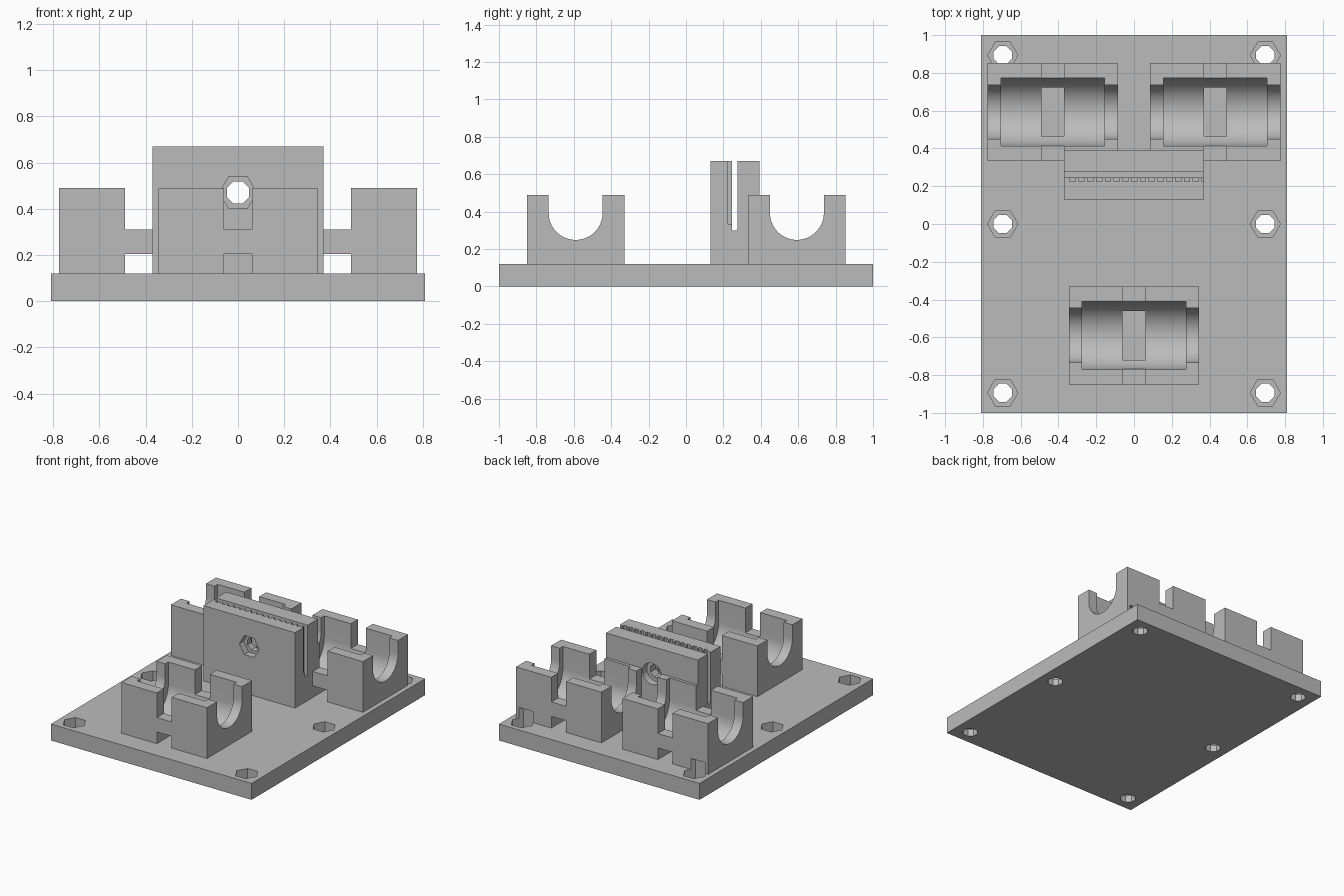
import bpy, bmesh, math
from mathutils import Vector

cube = bpy.data.objects.get("Cube")
if cube:
    bpy.data.objects.remove(cube, do_unlink=True)

grey = bpy.data.materials.new("plain grey")
grey.use_nodes = True
grey.diffuse_color = (0.5, 0.5, 0.5, 1)
grey.node_tree.nodes["Principled BSDF"].inputs["Base Color"].default_value = (0.5, 0.5, 0.5, 1)


def prism(name, profile, axis, lo, hi):
    """Extrude a closed 2D profile along an axis; the profile uses the other two axes in order."""
    def place(p, d):
        co = list(p)
        co.insert("xyz".index(axis), d)
        return Vector(co)
    bm = bmesh.new()
    face = bm.faces.new([bm.verts.new(place(p, lo)) for p in profile])
    new = bmesh.ops.extrude_face_region(bm, geom=[face])["geom"]
    step = place((0, 0), hi - lo)
    bmesh.ops.translate(bm, vec=step, verts=[v for v in new if isinstance(v, bmesh.types.BMVert)])
    bmesh.ops.recalc_face_normals(bm, faces=bm.faces)
    mesh = bpy.data.meshes.new(name)
    bm.to_mesh(mesh)
    bm.free()
    mesh.materials.append(grey)
    obj = bpy.data.objects.new(name, mesh)
    bpy.context.collection.objects.link(obj)
    return obj


def box(name, x, y, z):
    return prism(name, [(x[0], y[0]), (x[1], y[0]), (x[1], y[1]), (x[0], y[1])], "z", *z)


def ngon(u, v, r, sides, turn=0.0):
    return [(u + r * math.cos(math.tau * i / sides + turn),
             v + r * math.sin(math.tau * i / sides + turn)) for i in range(sides)]


def trough(y, z, r, top=0.8, steps=32):
    """U shape: half circle below, straight walls above."""
    arc = [(y + r * math.cos(a), z + r * math.sin(a))
           for a in (math.pi * (1 + i / steps) for i in range(steps + 1))]
    return arc + [(y + r, top), (y - r, top)]


def cut(obj, *cutters):
    bpy.context.view_layer.objects.active = obj
    for c in cutters:
        c.hide_render = True
        mod = obj.modifiers.new("cut", "BOOLEAN")
        mod.operation, mod.solver, mod.object = "DIFFERENCE", "EXACT", c
        bpy.ops.object.modifier_apply(modifier=mod.name)
        bpy.data.objects.remove(c, do_unlink=True)


PLATE, TOP = 0.12, 0.49
HEX, BORE = 0.08, 0.052
holes = [(x, y) for x in (-0.695, 0.695) for y in (-0.893, 0.0, 0.893)]


def nut_trap(x, y):
    return prism("nut_cutter", ngon(x, y, HEX, 6), "z", 0.05, 0.2)


# Base plate with bolt holes and nut traps
plate = box("base_plate", (-0.81, 0.81), (-1, 1), (0, PLATE))
for x, y in holes:
    cut(plate, nut_trap(x, y),
        prism("bolt_cutter", ngon(x, y, BORE, 8, math.pi / 8), "z", -0.1, 0.3))


# Bearing holders: seat, narrower end shoulders, tie slots above and below a bridge
def bearing_holder(name, x, y):
    holder = box(name, (x - 0.345, x + 0.345), (y - 0.26, y + 0.26), (PLATE, TOP))
    slot_x, slot_y = (x - 0.06, x + 0.06), (y - 0.4, y + 0.4)
    cut(holder,
        prism("rod_cutter", trough(y, 0.393, 0.144), "x", x - 0.5, x + 0.5),
        prism("bearing_cutter", trough(y, 0.33, 0.18), "x", x - 0.275, x + 0.275),
        box("upper_slot_cutter", slot_x, slot_y, (0.31, 0.8)),
        box("lower_slot_cutter", slot_x, slot_y, (0.0, 0.205)))
    for hx, hy in holes:
        if hy > 0.5 and y > 0 and hx * x > 0:
            cut(holder, nut_trap(hx, hy))
    return holder


holders = [bearing_holder("front_bearing_holder", 0, -0.59),
           bearing_holder("back_left_bearing_holder", 0.43, 0.593),
           bearing_holder("back_right_bearing_holder", -0.43, 0.593)]

# Belt clamp with a toothed slot and a cross bolt
clamp = box("belt_clamp", (-0.37, 0.37), (0.13, 0.392), (PLATE, 0.67))
cut(clamp, box("belt_cutter", (-0.5, 0.5), (0.245, 0.275), (0.3, 0.8)))
pitch = 0.0465
for i in range(16):
    x = -0.35 + i * pitch
    cut(clamp, box("tooth_cutter", (x + 0.012, min(x + 0.04, 0.4)), (0.225, 0.26), (0.335, 0.8)))
cut(clamp,
    prism("clamp_bolt_cutter", ngon(0, 0.47, BORE, 8, math.pi / 8), "y", 0, 0.6),
    prism("clamp_nut_cutter", ngon(0, 0.47, HEX, 6), "y", 0, 0.18),
    prism("bolt_head_cutter", ngon(0, 0.47, 0.078, 20), "y", 0.34, 0.6))

# Smooth troughs with sharp edges kept
bpy.ops.object.select_all(action="DESELECT")
for obj in holders:
    obj.select_set(True)
bpy.context.view_layer.objects.active = holders[0]
bpy.ops.object.shade_smooth_by_angle(angle=math.radians(25))
